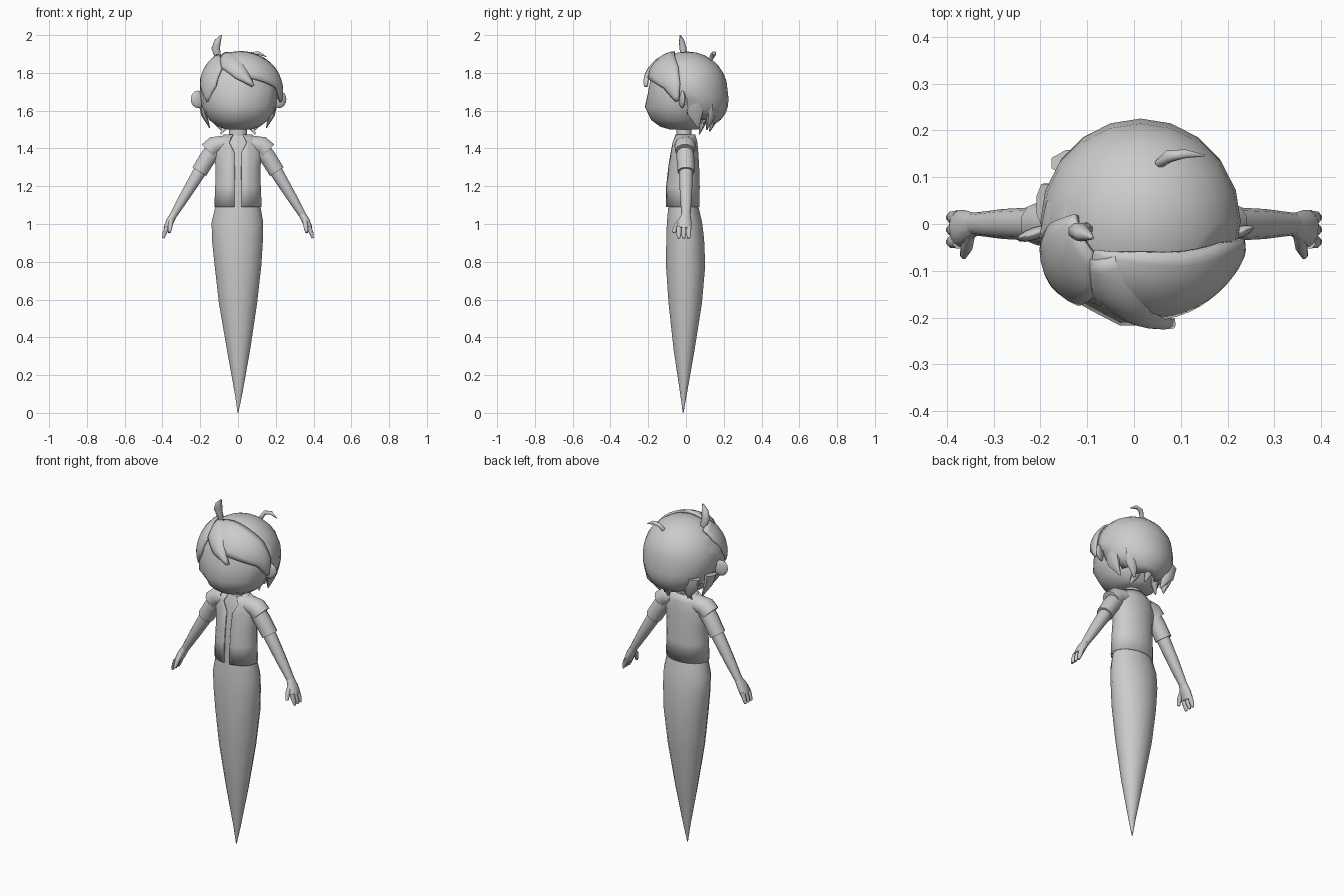
import bpy, bmesh, math
from mathutils import Vector

cube = bpy.data.objects.get("Cube")
if cube:
    bpy.data.objects.remove(cube)

grey = bpy.data.materials.new("plain grey")
grey.use_nodes = True
COLOUR = (0.6, 0.6, 0.6, 1)
grey.diffuse_color = COLOUR
grey.node_tree.nodes["Principled BSDF"].inputs["Base Color"].default_value = COLOUR


def finish(name, bm, angle=50):
    bmesh.ops.remove_doubles(bm, verts=bm.verts, dist=0.0004)
    bmesh.ops.recalc_face_normals(bm, faces=bm.faces)
    mesh = bpy.data.meshes.new(name)
    bm.to_mesh(mesh)
    bm.free()
    mesh.materials.append(grey)
    ob = bpy.data.objects.new(name, mesh)
    bpy.context.collection.objects.link(ob)
    bpy.ops.object.select_all(action="DESELECT")
    ob.select_set(True)
    bpy.context.view_layer.objects.active = ob
    bpy.ops.object.shade_smooth_by_angle(angle=math.radians(angle))
    return ob


def solidify(ob, thickness, offset=-1):
    mod = ob.modifiers.new("thickness", "SOLIDIFY")
    mod.thickness, mod.offset = thickness, offset


def loft(name, points, sides=12, side=(1, 0, 0), upright=False, gap=False):
    """Elliptical rings (x, y, z, half width along side, half depth)."""
    bm = bmesh.new()
    side = Vector(side)
    pos = [Vector(p[:3]) for p in points]
    rings = []
    for i, p in enumerate(points):
        ahead = pos[min(i + 1, len(pos) - 1)] - pos[max(i - 1, 0)]
        t = Vector((0, 0, 1)) if upright else ahead.normalized()
        u = (side - t * side.dot(t)).normalized()
        w = t.cross(u)
        ring = []
        for k in range(sides):
            a = math.tau * (k + 0.5) / sides - math.pi / 2
            ring.append(bm.verts.new(pos[i] + u * p[3] * math.cos(a) + w * p[4] * math.sin(a)))
        rings.append(ring)
    for r, s in zip(rings, rings[1:]):
        for k in range(sides):
            if not (gap and k == sides - 1):
                n = (k + 1) % sides
                bm.faces.new((r[k], r[n], s[n], s[k]))
    if not gap:
        bm.faces.new(rings[0])
        bm.faces.new(rings[-1])
    return bm


# Tapered tail-like lower body
tail = [(0, -.015, 0, .002, .002), (.003, -.013, .1, .02, .018), (.003, -.01, .33, .062, .056),
        (0, -.004, .58, .103, .09), (0, -.002, .78, .126, .106), (-.003, -.004, .92, .138, .102),
        (-.003, -.008, 1.01, .139, .095), (0, -.015, 1.11, .118, .078)]
finish("lower_body", loft("lower_body", tail, 16, upright=True))

# Undershirt and open jacket share one outline
torso = [(0, -.017, 1.09, .127, .09), (0, -.016, 1.2, .122, .09), (0, -.012, 1.3, .12, .083),
         (0, -.008, 1.38, .13, .074), (0, -.005, 1.435, .12, .066), (0, -.003, 1.475, .075, .052)]
inner = [(x, y, z, a - .008, b - .008) for x, y, z, a, b in torso]
finish("shirt", loft("shirt", inner, 20, upright=True))
bm = loft("jacket", torso, 20, upright=True, gap=True)
for v in bm.verts:
    if v.co.y < -.04 and abs(v.co.x) < .025 and v.co.z > 1.4:
        v.co.x *= 2.6
solidify(finish("jacket", bm), .008)
finish("neck", loft("neck", [(0, -.01, 1.44, .052, .042), (0, -.01, 1.56, .045, .04)], upright=True))

# Arms: sleeve, forearm, palm, fingers and thumb on each side
for s, label in ((1, "left"), (-1, "right")):
    def limb(part, pts, sides=10):
        pts = [(s * x, y, z, a, b) for x, y, z, a, b in pts]
        finish(label + part, loft(part, pts, sides, side=(0, 1, 0)))

    limb("_shoulder_cap", [(.075, -.004, 1.425, .055, .045), (.125, -.005, 1.415, .056, .052),
                           (.155, -.005, 1.385, .052, .054)])
    limb("_sleeve", [(.12, -.005, 1.4, .045, .05), (.16, -.003, 1.35, .047, .046),
                     (.188, 0, 1.305, .046, .045), (.205, 0, 1.277, .046, .045)])
    limb("_arm", [(.15, 0, 1.36, .035, .034), (.21, 0, 1.265, .036, .036), (.28, 0, 1.15, .032, .029),
                  (.343, 0, 1.045, .024, .02)])
    limb("_palm", [(.34, 0, 1.05, .024, .02), (.36, -.006, 1.015, .036, .022),
                   (.378, -.01, .975, .04, .018)])
    limb("_thumb", [(.353, -.02, 1.025, .016, .014), (.358, -.05, .99, .015, .013),
                    (.364, -.066, .955, .01, .008)], 8)
    for n in range(3):
        y = -.038 + n * .026
        limb("_finger_%d" % (n + 1), [(.375, y, .985, .015, .014), (.389, y, .95, .014, .012),
                                      (.396, y, .925, .008, .006)], 8)
    # Ear disc
    bm = bmesh.new()
    bmesh.ops.create_uvsphere(bm, u_segments=12, v_segments=8, radius=1)
    for v in bm.verts:
        v.co = (.003 + s * (.215 + .038 * v.co.x), -.02 + .014 * v.co.y + .012 * v.co.x * s, 1.66 + .046 * v.co.z)
    finish(label + "_ear", bm)

# Face: rounded cheeks with a pointed front
face = [(-.01, 1.5, .065, .075), (-.025, 1.515, .11, .11), (-.035, 1.55, .157, .15),
        (-.035, 1.62, .196, .185), (-.025, 1.69, .205, .18), (-.015, 1.77, .205, .175),
        (-.01, 1.84, .16, .14), (0, 1.88, .09, .08)]
bm = loft("face", [(.005, y, z, a, b) for y, z, a, b in face], 18, upright=True)
for v in bm.verts:
    if v.co.y < -.1 and v.co.z < 1.75:
        v.co.y += .35 * (abs(v.co.x) - .03) * (abs(v.co.x) < .12) * .5
finish("face", bm)

# Hair cap: ellipsoid trimmed along a hairline that drops toward the back
CENTRE, SIZE = Vector((.014, .006, 1.71)), Vector((.214, .214, .203))


def on_head(p, lift=0.0):
    d = Vector(p) - CENTRE
    q = Vector([d[i] / SIZE[i] for i in range(3)])
    q *= (1 + lift) / q.length
    return CENTRE + Vector([q[i] * SIZE[i] for i in range(3)])


def hairline(y):
    if y < -.06:
        return 1.85
    return 1.66 if y < 0 else 1.62 - .9 * min(y, .1)


bm = bmesh.new()
bmesh.ops.create_uvsphere(bm, u_segments=20, v_segments=14, radius=1)
for v in bm.verts:
    v.co = CENTRE + Vector([v.co[i] * SIZE[i] for i in range(3)])
    if v.co.z < 1.7 and v.co.y > .03:
        v.co.y += .3 * (1.7 - v.co.z) * min(1, v.co.y / .1)
low = [f for f in bm.faces if f.calc_center_median().z < hairline(f.calc_center_median().y)]
bmesh.ops.delete(bm, geom=low, context="FACES")
solidify(finish("hair_cap", bm), .01)


# Fringe locks: patches stretched between two edges and laid on the head
def patch(name, edge_a, edge_b, bulge=.06, rows=6, steps=3):
    def refine(edge):
        pts = [Vector(p) for p in edge]
        out = [a.lerp(b, k / steps) for a, b in zip(pts, pts[1:]) for k in range(steps)]
        return out + [pts[-1]]

    bm = bmesh.new()
    grid = []
    for a, b in zip(refine(edge_a), refine(edge_b)):
        grid.append([bm.verts.new(on_head(a.lerp(b, k / rows), .025 + bulge * math.sin(math.pi * k / rows)))
                     for k in range(rows + 1)])
    for r, q in zip(grid, grid[1:]):
        for k in range(rows):
            bm.faces.new((r[k], r[k + 1], q[k + 1], q[k]))
    solidify(finish(name, bm), .014, 0)


patch("fringe_sweep",
      [(-.09, -.06, 1.9), (.02, -.06, 1.91), (.11, -.06, 1.89), (.19, -.04, 1.83), (.225, -.03, 1.74), (.22, -.04, 1.655)],
      [(-.09, -.1, 1.88), (-.03, -.17, 1.83), (.06, -.19, 1.77), (.14, -.17, 1.75), (.19, -.11, 1.72), (.22, -.05, 1.65)], .04)
patch("fringe_centre",
      [(-.1, -.08, 1.89), (-.09, -.16, 1.83), (-.01, -.2, 1.77), (.075, -.2, 1.73)],
      [(-.04, -.07, 1.91), (.01, -.13, 1.88), (.045, -.18, 1.81), (.08, -.2, 1.73)], .07)
patch("fringe_side",
      [(-.085, -.07, 1.89), (-.09, -.16, 1.83), (-.125, -.18, 1.73), (-.165, -.14, 1.65)],
      [(-.13, .02, 1.88), (-.2, .0, 1.83), (-.215, -.06, 1.74), (-.17, -.13, 1.645)], .05)


# Loose tufts: upright cowlick, small back curl, ear and nape strands
def tuft(name, pts, side=(1, 0, 0)):
    finish(name, loft(name, pts, 8, side=side))


tuft("cowlick", [(-.105, -.01, 1.88, .018, .014), (-.118, -.016, 1.93, .024, .02),
                 (-.108, -.022, 1.965, .019, .016), (-.088, -.03, 2.0, .003, .003)])
tuft("back_curl", [(.055, .13, 1.87, .01, .012), (.075, .145, 1.9, .014, .012),
                   (.11, .15, 1.905, .01, .01), (.15, .146, 1.885, .002, .002)], (0, 1, 0))
for s, label in ((1, "left"), (-1, "right")):
    tuft(label + "_ear_strand", [(s * .19, .04, 1.64, .02, .05), (s * .18, .05, 1.58, .016, .04),
                                 (s * .15, .065, 1.51, .003, .004)])
    tuft(label + "_back_strand", [(s * .125, .13, 1.64, .055, .03), (s * .12, .13, 1.57, .04, .025),
                                  (s * .09, .11, 1.5, .004, .004)])
    tuft(label + "_nape_strand", [(s * .06, .1, 1.56, .028, .016), (s * .07, .085, 1.52, .02, .014),
                                  (s * .09, .07, 1.475, .003, .003)])
tuft("centre_back_strand", [(.015, .17, 1.64, .06, .03), (.015, .155, 1.57, .045, .025),
                            (.03, .125, 1.49, .004, .004)])
